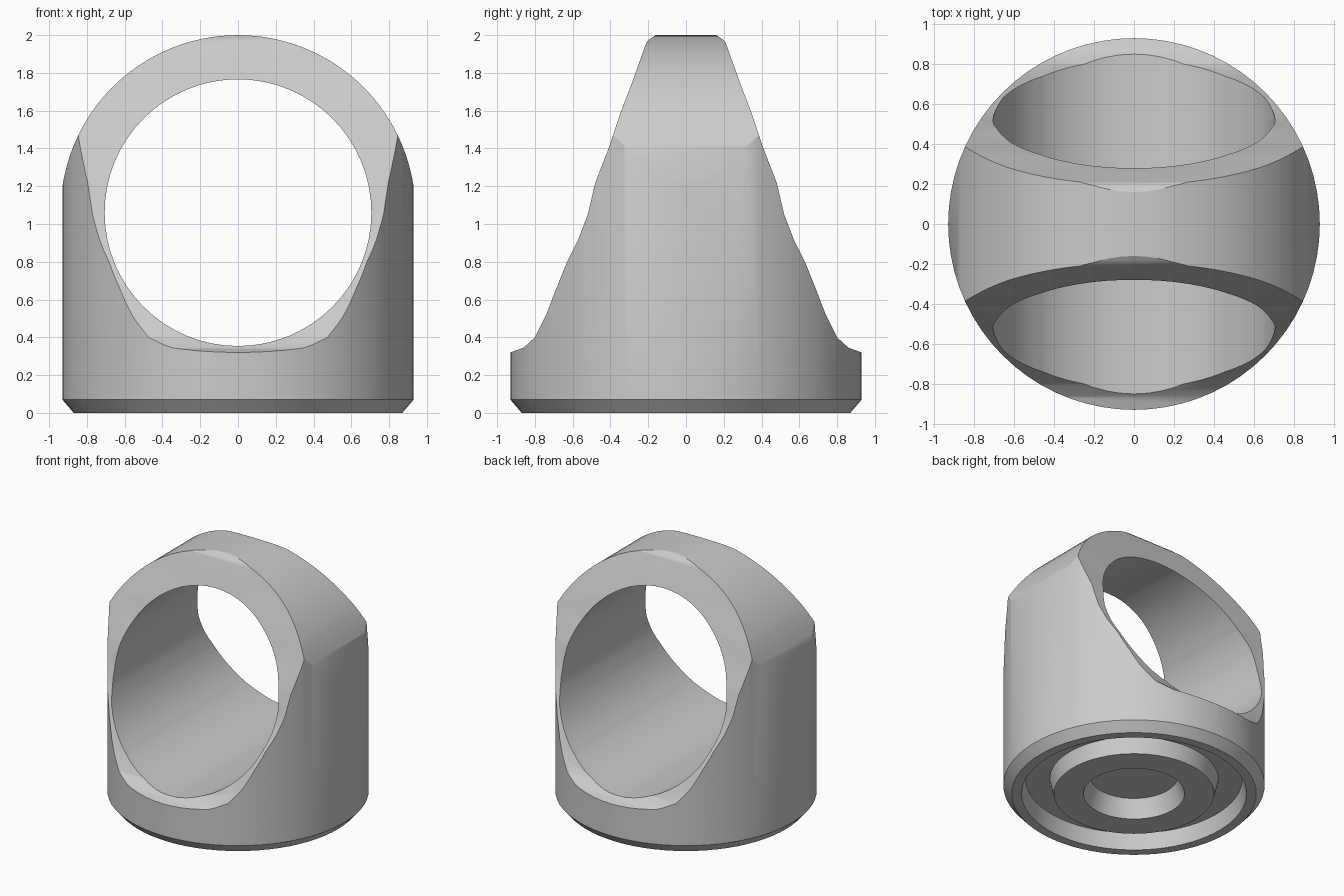
import bpy, bmesh, math

cube = bpy.data.objects.get("Cube")
if cube:
    bpy.data.objects.remove(cube, do_unlink=True)

grey = bpy.data.materials.new("plain_grey")
grey.use_nodes = True
colour = (0.6, 0.6, 0.6, 1)
grey.diffuse_color = colour
grey.node_tree.nodes["Principled BSDF"].inputs["Base Color"].default_value = colour


def finish(bm, name):
    bmesh.ops.remove_doubles(bm, verts=bm.verts, dist=1e-5)
    bmesh.ops.recalc_face_normals(bm, faces=bm.faces)
    mesh = bpy.data.meshes.new(name)
    bm.to_mesh(mesh)
    bm.free()
    mesh.materials.append(grey)
    ob = bpy.data.objects.new(name, mesh)
    bpy.context.collection.objects.link(ob)
    return ob


def lathe(name, profile, steps=72):
    """Turn an (r, z) profile around the z axis."""
    bm = bmesh.new()
    vs = [bm.verts.new((r, 0, z)) for r, z in profile]
    es = [bm.edges.new(p) for p in zip(vs, vs[1:])]
    bmesh.ops.spin(bm, geom=vs + es, cent=(0, 0, 0), axis=(0, 0, 1),
                   angle=math.tau, steps=steps, use_merge=True)
    return finish(bm, name)


def prism(name, outline, along):
    """Extrude an outline, (x, z) along y or (y, z) along x."""
    def place(a, z, d):
        return (a, d, z) if along == "y" else (d, a, z)
    bm = bmesh.new()
    face = bm.faces.new([bm.verts.new(place(a, z, -1.2)) for a, z in outline])
    new = bmesh.ops.extrude_face_region(bm, geom=[face])["geom"]
    bmesh.ops.translate(bm, verts=[v for v in new if isinstance(v, bmesh.types.BMVert)],
                        vec=place(0, 0, 2.4))
    return finish(bm, name)


def cut(ob, tool, operation):
    mod = ob.modifiers.new("cut", "BOOLEAN")
    mod.operation, mod.object, mod.solver = operation, tool, "EXACT"
    bpy.context.view_layer.objects.active = ob
    bpy.ops.object.modifier_apply(modifier=mod.name)
    bpy.data.objects.remove(tool, do_unlink=True)


def arc(radius, z, start, end, n):
    angles = [start + (end - start) * i / n for i in range(n + 1)]
    return [(radius * math.cos(a), z + radius * math.sin(a)) for a in angles]


# Round block with a bevelled foot, a ring groove and a round dimple underneath
body = lathe("ring_body", [
    (0, 2.2), (0.93, 2.2), (0.93, 0.07), (0.87, 0.0), (0.80, 0.0), (0.77, 0.12),
    (0.60, 0.12), (0.57, 0.0), (0.36, 0.0), (0.31, 0.14), (0, 0.14)])

# Rounded crown seen from the front
crown = [(-1.1, -0.2), (1.1, -0.2), (1.1, 1.06)] + arc(0.94, 1.06, 0, math.pi, 48) + [(-1.1, 1.06)]
cut(body, prism("crown_cutter", crown, "y"), "INTERSECT")

# Flanks narrowing towards the top, seen from the side
half = [(1.1, -0.2), (1.1, 0.32), (0.93, 0.32), (0.86, 0.345), (0.80, 0.40), (0.74, 0.52),
        (0.69, 0.65), (0.63, 0.80), (0.57, 0.92), (0.52, 1.05), (0.48, 1.22), (0.41, 1.40),
        (0.35, 1.58), (0.285, 1.75), (0.21, 1.96), (0.19, 1.98), (0.13, 2.02)]
flank = half + [(-y, z) for y, z in reversed(half)]
cut(body, prism("flank_cutter", flank, "x"), "INTERSECT")

# Finger hole from front to back
cut(body, prism("hole_cutter", arc(0.706, 1.06, 0, math.tau, 64)[:-1], "y"), "DIFFERENCE")

# Smooth shading with crisp edges
bpy.ops.object.select_all(action="DESELECT")
body.select_set(True)
bpy.context.view_layer.objects.active = body
bpy.ops.object.shade_smooth_by_angle(angle=math.radians(30))
